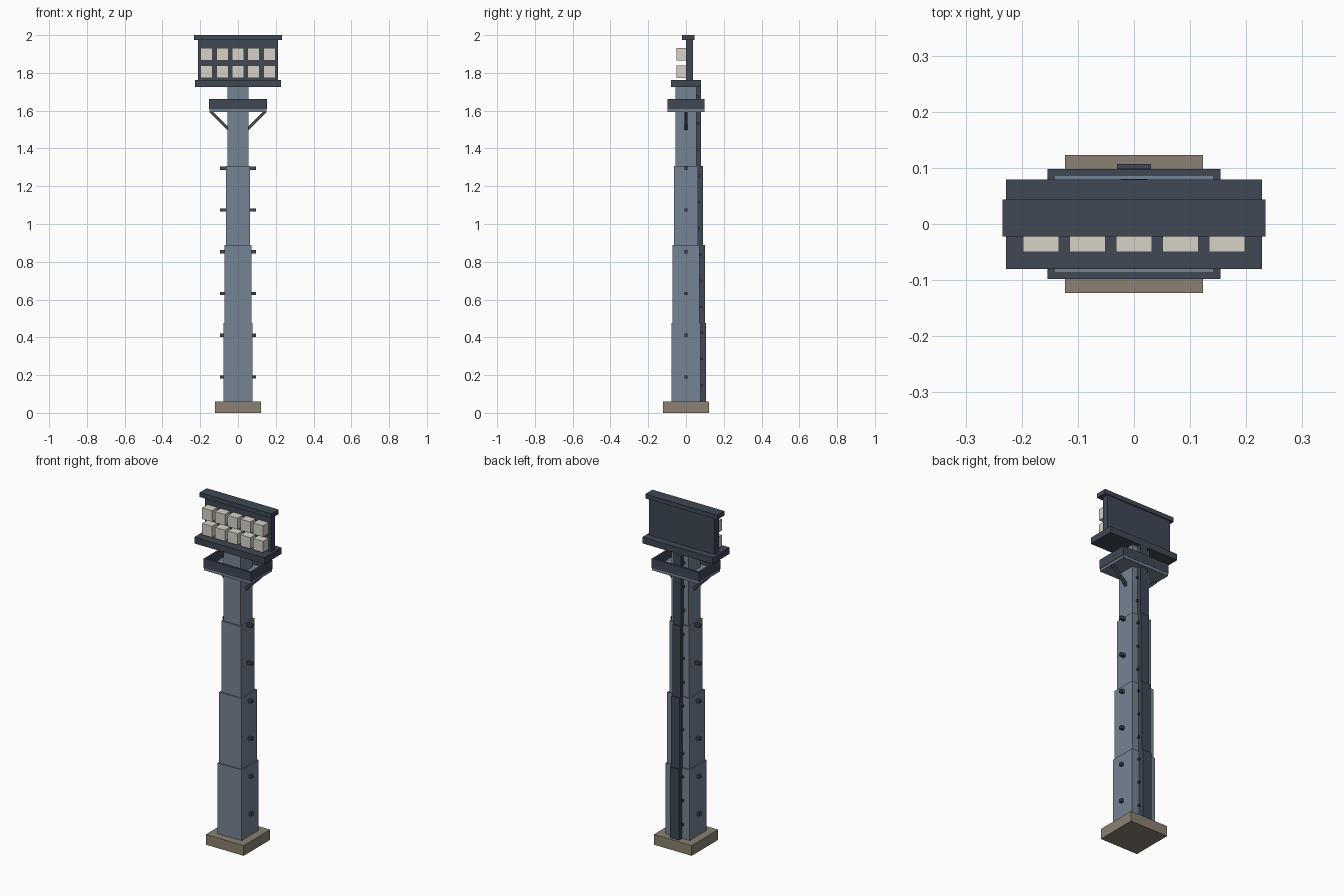
import bpy, math
from mathutils import Matrix, Vector

if "Cube" in bpy.data.objects:
    bpy.data.objects.remove(bpy.data.objects["Cube"])


def material(name, rgb):
    m = bpy.data.materials.new(name)
    m.diffuse_color = (*rgb, 1)
    m.use_nodes = True
    m.node_tree.nodes["Principled BSDF"].inputs["Base Color"].default_value = m.diffuse_color
    return m


STEEL = material("steel_blue", (0.18, 0.23, 0.30))
DARK = material("dark_steel", (0.05, 0.065, 0.09))
CREAM = material("lamp_cream", (0.68, 0.65, 0.57))
STONE = material("concrete", (0.26, 0.22, 0.17))


def box(name, lo, hi, mat, rot_y=0):
    lo, hi = Vector(lo), Vector(hi)
    bpy.ops.mesh.primitive_cube_add(size=1)
    o = bpy.context.object
    o.name = name
    size = hi - lo
    o.data.transform(Matrix.Rotation(rot_y, 4, 'Y') @ Matrix.Diagonal((*size, 1)))
    o.location = (lo + hi) / 2
    o.data.materials.append(mat)
    return o


# Footing
box("footing", (-0.123, -0.123, 0), (0.123, 0.123, 0.06), STONE)

# Stepped mast with a cable rail down the back and ladder rungs beside it
levels = [0.06, 0.475, 0.89, 1.308, 1.725]
halves = [0.078, 0.072, 0.064, 0.056]
for i, h in enumerate(halves):
    z0, z1 = levels[i], levels[i + 1]
    w = 0.030 - 0.002 * i
    box("mast_section", (-h, -h, z0), (h, h, z1), STEEL)
    box("back_rail", (-w, h - 0.005, z0), (w, h + 0.029 - 0.0015 * i, z1), DARK)
    for k in range(3):
        z = z0 + 0.085 + 0.14 * k
        box("rung", (-w - 0.01, h - 0.002, z - 0.006), (w + 0.01, h + 0.011, z + 0.006), DARK)

# Side step pegs
for i in range(6):
    z = 0.19 + 0.221 * i
    h = halves[i // 2]
    for s in (-1, 1):
        xs = sorted((s * (h - 0.005), s * 0.095))
        box("step_peg", (xs[0], -0.009, z - 0.009), (xs[1], 0.009, z + 0.009), DARK)

# Service platform: floor, parapet walls and diagonal braces
box("platform_floor", (-0.152, -0.097, 1.594), (0.152, 0.097, 1.611), STEEL)
for s in (-1, 1):
    ys = sorted((s * 0.086, s * 0.098))
    box("parapet_long", (-0.154, ys[0], 1.608), (0.154, ys[1], 1.663), DARK)
    xs = sorted((s * 0.142, s * 0.154))
    box("parapet_end", (xs[0], -0.086, 1.608), (xs[1], 0.086, 1.663), DARK)
    a, b = Vector((s * 0.05, 0, 1.502)), Vector((s * 0.146, 0, 1.597))
    d, c = b - a, (a + b) / 2
    half = Vector((0.008, 0.008, d.length / 2))
    box("brace", c - half, c + half, DARK, math.atan2(d.x, d.z))

# Lamp head: deck, back panel and cap
box("head_deck", (-0.228, -0.08, 1.725), (0.228, 0.079, 1.762), DARK)
box("back_panel", (-0.213, 0, 1.76), (0.213, 0.038, 1.977), DARK)
box("head_cap", (-0.234, -0.022, 1.974), (0.234, 0.044, 2.0), DARK)

# Floodlights, two rows of five
for z in (1.806, 1.898):
    for i in range(5):
        x = (i - 2) * 0.083
        box("floodlight", (x - 0.032, -0.05, z - 0.033), (x + 0.032, 0.002, z + 0.033), CREAM)
